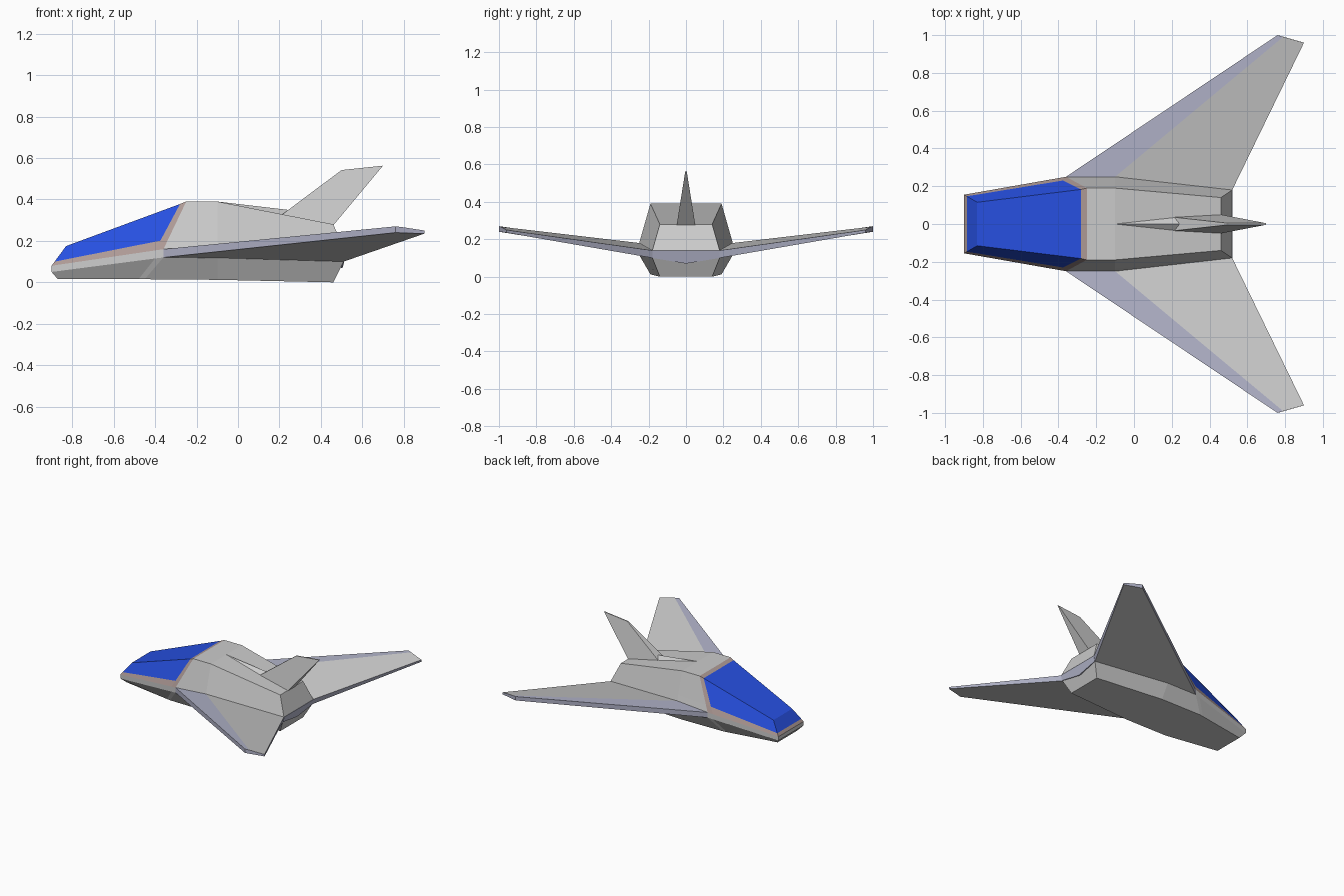
import bpy
import bmesh
from mathutils import Vector

cube = bpy.data.objects.get("Cube")
if cube:
    bpy.data.objects.remove(cube)


def material(name, rgb):
    m = bpy.data.materials.new(name)
    m.use_nodes = True
    m.diffuse_color = (*rgb, 1)
    m.node_tree.nodes["Principled BSDF"].inputs["Base Color"].default_value = (*rgb, 1)
    return m


HULL, GLASS, FRAME, TRIM = range(4)
MATERIALS = [
    material("hull grey", (0.60, 0.60, 0.60)),
    material("canopy blue", (0.02, 0.08, 0.75)),
    material("frame pink grey", (0.42, 0.32, 0.30)),
    material("trim lilac", (0.44, 0.45, 0.58)),
]


def build(name, points, faces):
    """Make a flat-faced object from points and (material, indices) faces."""
    bm = bmesh.new()
    verts = [bm.verts.new(p) for p in points]
    for mat, ids in faces:
        bm.faces.new([verts[i] for i in ids]).material_index = mat
    bmesh.ops.recalc_face_normals(bm, faces=bm.faces[:])
    mesh = bpy.data.meshes.new(name)
    bm.to_mesh(mesh)
    bm.free()
    for m in MATERIALS:
        mesh.materials.append(m)
    obj = bpy.data.objects.new(name, mesh)
    bpy.context.collection.objects.link(obj)
    return obj


def flip(p):
    return Vector((p[0], -p[1], p[2]))


# Hull stations, nose to tail: belly, lower chine, upper chine, roof edge
STATIONS = [
    [(-.87, .12, .015), (-.9, .155, .05), (-.9, .155, .08), (-.83, .115, .175)],
    [(-.48, .185, .015), (-.4, .243, .115), (-.4, .243, .154), (-.28, .183, .378)],
    [(-.45, .19, .015), (-.36, .25, .12), (-.36, .25, .16), (-.25, .19, .39)],
    [(-.1, .19, .012), (-.1, .25, .115), (-.1, .25, .18), (-.1, .19, .39)],
    [(.46, .14, 0), (.51, .18, .1), (.52, .18, .14), (.46, .14, .28)],
]
points = []
for station in STATIONS:
    belly, low, high, roof = [Vector(p) for p in station]
    half = [belly, low, high, high.lerp(roof, .21), roof]
    points += half + [flip(p) for p in reversed(half)]

faces = []
RING = 10
for s in range(len(STATIONS) - 1):
    for k in range(RING):
        nxt = (k + 1) % RING
        mat = HULL
        if s < 2 and 2 <= k <= 6:
            mat = GLASS if s == 0 and 3 <= k <= 5 else FRAME
        a, b = s * RING, (s + 1) * RING
        faces.append((mat, (a + k, a + nxt, b + nxt, b + k)))
# Nose and tail caps, one strip per level
NOSE = [HULL, HULL, FRAME, GLASS]
TAIL = [HULL, TRIM, HULL, HULL]
for start, mats in ((0, NOSE), ((len(STATIONS) - 1) * RING, TAIL)):
    for k, mat in enumerate(mats):
        faces.append((mat, (start + k, start + k + 1, start + 8 - k, start + 9 - k)))
build("hull", points, faces)

# Swept wings with a trim leading stripe and trim edges
wing_top = [(-.36, .25, .16), (-.1, .25, .18), (.52, .18, .14),
            (.9, .96, .25), (.79, .991, .267), (.76, 1, .27)]
wing_under = [(-.36, .25, .12), (.51, .18, .1), (.9, .96, .235), (.76, 1, .24)]
wing_faces = [
    (TRIM, (0, 1, 4, 5)),
    (HULL, (1, 2, 3, 4)),
    (HULL, (6, 7, 8, 9)),
    (TRIM, (0, 5, 9, 6)),
    (TRIM, (5, 4, 3, 8, 9)),
    (TRIM, (3, 2, 7, 8)),
    (HULL, (0, 1, 2, 7, 6)),
]
wing = [Vector(p) for p in wing_top + wing_under]
build("left_wing", wing, wing_faces)
build("right_wing", [flip(p) for p in wing], wing_faces)

# Shallow V plate joining the wing trailing edges across the tail
v_edge = [(.522, -.18, .14), (.522, .18, .14), (.513, .18, .1),
          (.505, 0, .07), (.513, -.18, .1)]
v_points = [Vector(p) for p in v_edge] + [Vector(p) - Vector((.008, 0, 0)) for p in v_edge]
v_faces = [(TRIM, range(5)), (TRIM, range(5, 10))]
v_faces += [(TRIM, (i, (i + 1) % 5, (i + 1) % 5 + 5, i + 5)) for i in range(5)]
build("tail_plate", v_points, v_faces)

# Tail fin: wide at the root, thin at the tip
fin = [Vector(p) for p in ((.21, .036, .325), (.46, .05, .275), (.7, .004, .563), (.5, .004, .542))]
fin_faces = [(HULL, range(4)), (HULL, range(4, 8))]
fin_faces += [(HULL, (i, (i + 1) % 4, (i + 1) % 4 + 4, i + 4)) for i in range(4)]
build("tail_fin", fin + [flip(p) for p in fin], fin_faces)

# Low spine ridge leading into the fin
ridge = [Vector(p) for p in ((-.1, 0, .39), (.22, .036, .326), (.22, -.036, .326), (.24, 0, .35))]
build("spine_ridge", ridge, [(HULL, f) for f in ((0, 1, 3), (0, 3, 2), (1, 2, 3), (0, 2, 1))])
